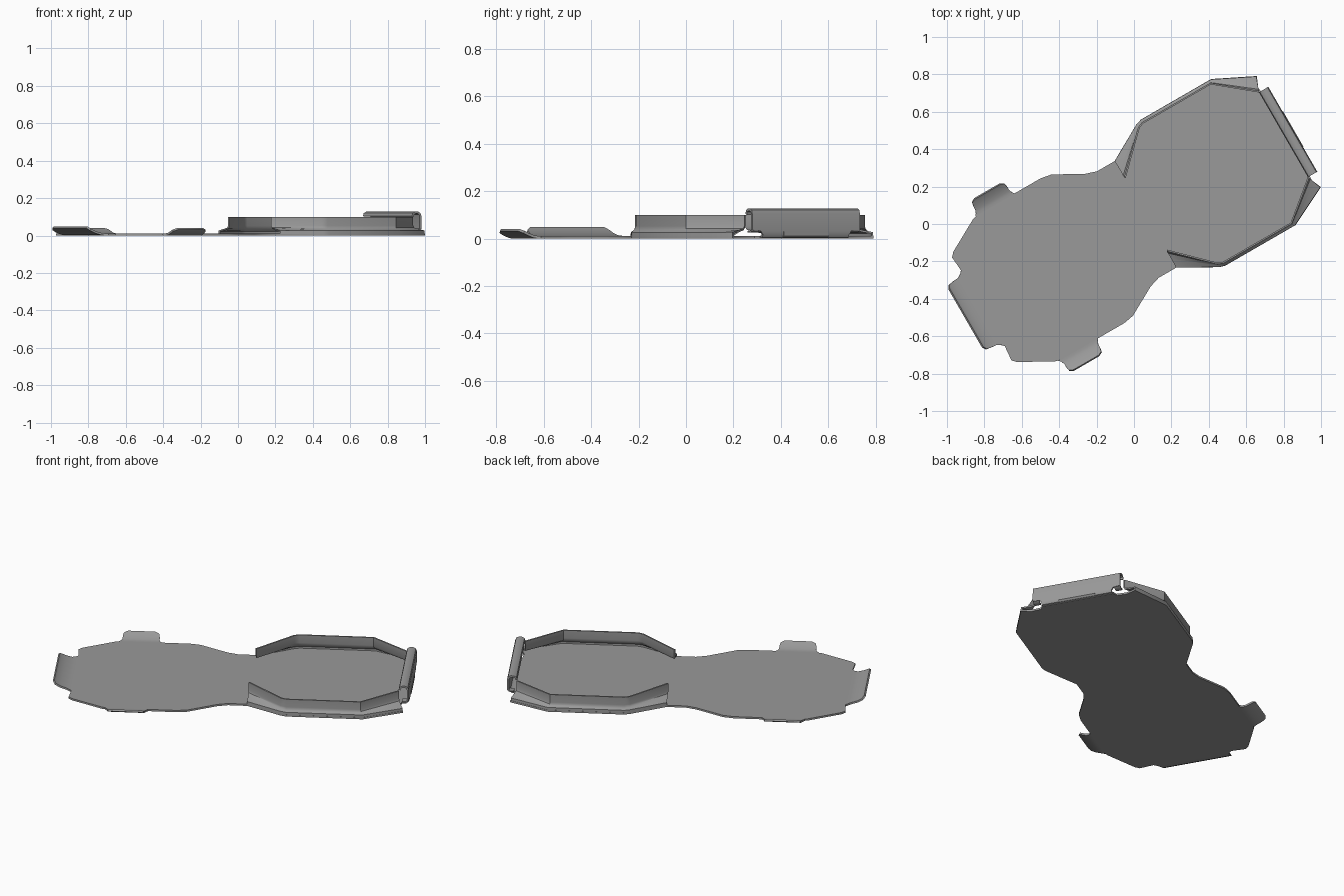
import bpy, bmesh
from math import radians, cos, sin

if "Cube" in bpy.data.objects:
    bpy.data.objects.remove(bpy.data.objects["Cube"])

ANG, SHIFT, T = radians(30), 0.014, 0.011   # plate heading, axis offset, sheet thickness

# dark grey sheet metal
metal = bpy.data.materials.new("dark_grey_metal")
metal.diffuse_color = (.32, .32, .32, 1)
metal.use_nodes = True
metal.node_tree.nodes["Principled BSDF"].inputs["Base Color"].default_value = metal.diffuse_color


def P(a, b, z):
    """Local (along, across, up) to the turned world frame."""
    b += SHIFT
    return (a * cos(ANG) - b * sin(ANG), a * sin(ANG) + b * cos(ANG), z)


def finish(name, bm, thick=0):
    bmesh.ops.recalc_face_normals(bm, faces=bm.faces)
    me = bpy.data.meshes.new(name)
    bm.to_mesh(me)
    bm.free()
    me.materials.append(metal)
    ob = bpy.data.objects.new(name, me)
    bpy.context.collection.objects.link(ob)
    bpy.ops.object.select_all(action='DESELECT')
    ob.select_set(True)
    bpy.context.view_layer.objects.active = ob
    if thick:
        m = ob.modifiers.new("thickness", 'SOLIDIFY')
        m.thickness, m.offset = thick, 0
        bpy.ops.object.modifier_apply(modifier=m.name)
    bpy.ops.object.shade_smooth_by_angle(angle=radians(35))
    return ob


def sheet(name, rows, thick=T):
    """Thin bent sheet through a grid of local points."""
    bm = bmesh.new()
    grid = [[bm.verts.new(P(*p)) for p in row] for row in rows]
    for r0, r1 in zip(grid, grid[1:]):
        for i in range(len(r0) - 1):
            bm.faces.new((r0[i], r0[i + 1], r1[i + 1], r1[i]))
    return finish(name, bm, thick)


# flat base plate: half outline mirrored across the long axis
half = [(-.925, .235), (-.932, .318), (-.91, .341), (-.73, .440), (-.70, .447),
        (-.31, .447), (-.25, .436), (-.09, .348), (-.03, .329), (.08, .329),
        (.28, .441), (.31, .451), (.745, .451), (.964, .343), (.940, .285),
        (.945, .225), (.972, .215)]
outline = half + [(a, -b) for a, b in reversed(half)]
bm = bmesh.new()
face = bm.faces.new([bm.verts.new(P(a, b, 0)) for a, b in outline])
up = bmesh.ops.extrude_face_region(bm, geom=[face])
bmesh.ops.translate(bm, vec=(0, 0, T),
                    verts=[v for v in up["geom"] if isinstance(v, bmesh.types.BMVert)])
finish("base_plate", bm)

# folded side walls: outer lip, ledge, upright wall
lip = [(.08, .325), (.28, .437), (.31, .446), (.742, .446), (.959, .339)]
rim = [(.082, .225), (.28, .419), (.31, .431), (.73, .431), (.932, .265)]
section = [(0, .008), (0, .024), (.5, .031), (.88, .039), (1, .052), (1, .1)]
for side, s in (("left", 1), ("right", -1)):
    sheet("side_wall_" + side,
          [[(a0 + (a1 - a0) * t, s * (b0 + (b1 - b0) * t), z)
            for (a0, b0), (a1, b1) in zip(lip, rim)] for t, z in section], .009)

# upturned side tabs: (outward, height, half width)
tab = [(.446, .0055, .122), (.458, .0058, .112), (.475, .009, .105),
       (.499, .018, .104), (.519, .028, .10), (.530, .036, .078)]
for side, s in (("left", 1), ("right", -1)):
    sheet("side_tab_" + side,
          [[(-.592 - w, s * b, z), (-.592 + w, s * b, z)] for b, z, w in tab])

# upturned end flap
flap = [(-.924, .0055, .235), (-.938, .0058, .220), (-.958, .009, .207),
        (-.99, .018, .204), (-1.018, .032, .199), (-1.030, .045, .180)]
sheet("end_flap", [[(a, -w, z), (a, w, z)] for a, z, w in flap])

# rolled end clip rising from the plate, with a joining strip low on its face
clip = [(.965, .0055, .21), (.978, .009, .21), (.983, .018, .21), (.983, .032, .22),
        (.983, .036, .262), (.983, .105, .262), (.979, .116, .262), (.968, .122, .262),
        (.952, .122, .262), (.940, .116, .262), (.936, .102, .262)]
sheet("end_clip", [[(a, -w, z), (a, w, z)] for a, z, w in clip])
strip = [(.980, .008), (.986, .014), (.986, .03)]
sheet("clip_strip", [[(a, -.11, z), (a, .11, z)] for a, z in strip])
# small inward lugs at both lower ends of the clip
for side, s in (("left", 1), ("right", -1)):
    sheet("clip_lug_" + side,
          [[(a, s * .225, z), (a, s * .262, z)]
           for a, z in ((.983, .036), (.972, .029), (.950, .029))], .008)
